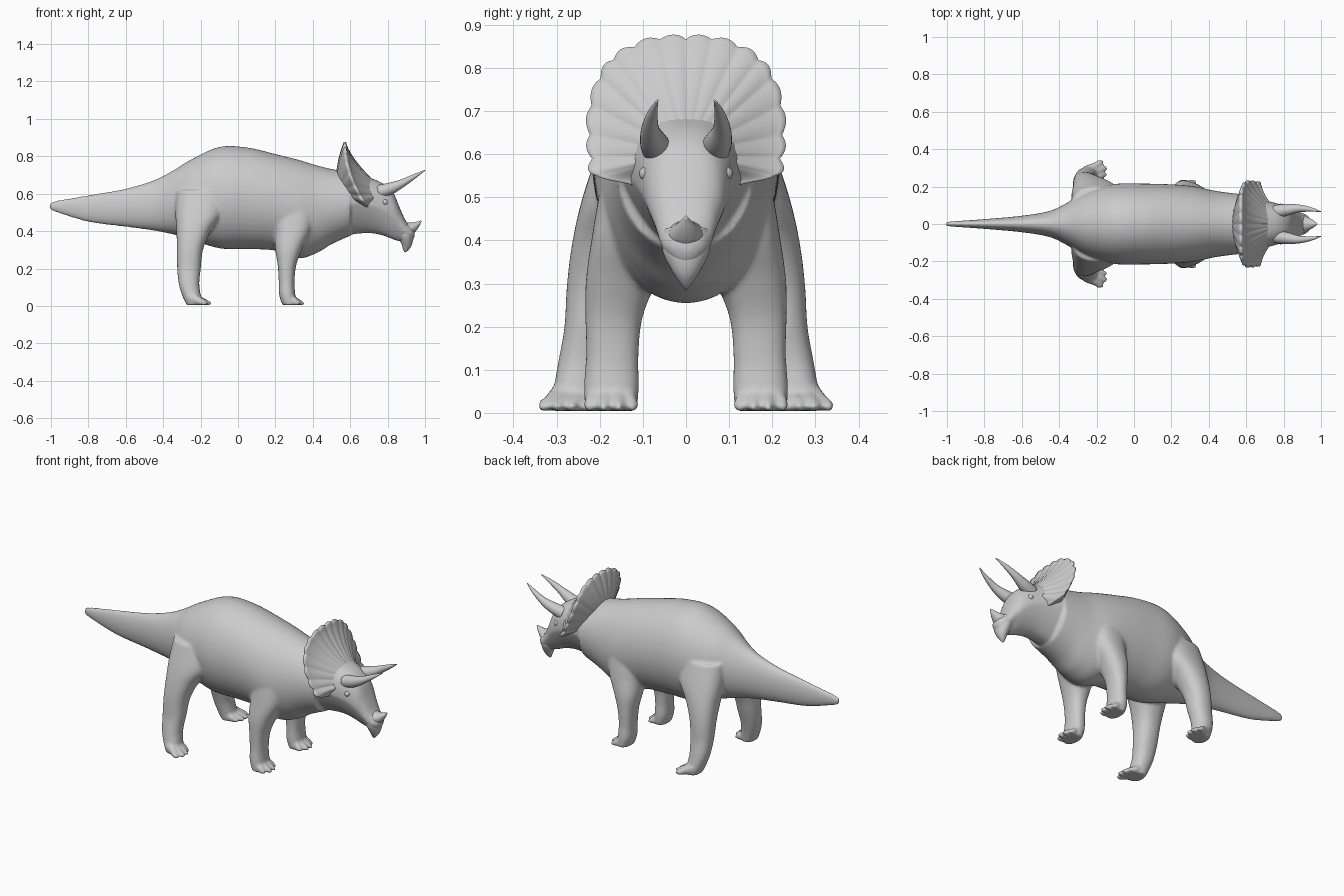
import bpy, bmesh, math
from mathutils import Vector

if "Cube" in bpy.data.objects:
    bpy.data.objects.remove(bpy.data.objects["Cube"])


def spline(rows, steps):
    """Catmull-Rom resampling of rows of numbers."""
    out, n = [], len(rows)
    for i in range(n - 1):
        p0, p1, p2, p3 = (rows[max(i - 1, 0)], rows[i], rows[i + 1], rows[min(i + 2, n - 1)])
        for k in range(steps):
            t = k / steps
            out.append([0.5 * (2 * b + (c - a) * t + (2 * a - 5 * b + 4 * c - d) * t * t
                               + (3 * b - a - 3 * c + d) * t ** 3)
                        for a, b, c, d in zip(p0, p1, p2, p3)])
    out.append(list(rows[-1]))
    return out


def loft(bm, rings):
    """Skin closed rings and cap both ends."""
    vs = [[bm.verts.new(p) for p in r] for r in rings]
    n = len(vs[0])
    for a, b in zip(vs, vs[1:]):
        for i in range(n):
            j = (i + 1) % n
            bm.faces.new((a[i], a[j], b[j], b[i]))
    bm.faces.new(vs[0])
    bm.faces.new(vs[-1])


def tube(bm, rows, axis=None, sides=32, power=2.0, taper=0.0, steps=5):
    """Rows are x, y, z, half width across y, half size of the other way."""
    pts = spline(rows, steps)
    rings = []
    for i, (x, y, z, a, b) in enumerate(pts):
        if axis:
            t = Vector(axis)
        else:
            t = Vector(pts[min(i + 1, len(pts) - 1)][:3]) - Vector(pts[max(i - 1, 0)][:3])
            t.normalize()
        u = Vector((0, 1, 0))
        u = (u - t * u.dot(t)).normalized()
        v = t.cross(u)
        ring = []
        for k in range(sides):
            ang = 2 * math.pi * k / sides
            c, s = math.cos(ang), math.sin(ang)
            c = math.copysign(abs(c) ** (2 / power), c)
            s = math.copysign(abs(s) ** (2 / power), s)
            w = 1 + taper * min(s, 0)
            ring.append(Vector((x, y, z)) + u * a * c * w + v * b * s)
        rings.append(ring)
    loft(bm, rings)


def finish(bm, name):
    bmesh.ops.recalc_face_normals(bm, faces=bm.faces)
    me = bpy.data.meshes.new(name)
    bm.to_mesh(me)
    bm.free()
    for p in me.polygons:
        p.use_smooth = True
    ob = bpy.data.objects.new(name, me)
    bpy.context.collection.objects.link(ob)
    return ob


def sections(rows):
    """Turn x, top, bottom, half width into tube rows."""
    return [(x, 0, (t + b) / 2, w, (t - b) / 2) for x, t, b, w in rows]


X, DOWN = (1, 0, 0), (0, 0, -1)

# Torso, neck and tail
bm = bmesh.new()
tube(bm, sections([
    (-1.005, .55, .515, .010), (-.97, .563, .50, .014), (-.8, .592, .449, .026),
    (-.6, .627, .423, .044), (-.45, .672, .403, .070), (-.35, .722, .383, .118),
    (-.25, .783, .355, .172), (-.1, .850, .308, .214), (.05, .847, .304, .216),
    (.2, .812, .296, .212), (.32, .782, .254, .202), (.42, .752, .282, .180),
    (.5, .732, .33, .168), (.6, .715, .375, .157)]), X, 48)

# Skull
tube(bm, sections([
    (.5, .69, .36, .14), (.6, .71, .38, .15), (.66, .70, .388, .138), (.72, .68, .388, .122),
    (.78, .652, .375, .106), (.83, .605, .355, .090), (.865, .525, .345, .073),
    (.9, .45, .335, .060), (.93, .42, .345, .044), (.945, .405, .37, .020)]),
    X, 40, 2.5, .45)

HIND = [(-.19, .10, .62, .10, .14), (-.205, .14, .50, .10, .13), (-.237, .175, .40, .088, .092),
        (-.257, .205, .30, .071, .070), (-.262, .222, .20, .060, .063),
        (-.262, .240, .12, .056, .055), (-.25, .252, .06, .054, .050), (-.235, .26, .004, .052, .040)]
FORE = [(.30, .115, .52, .085, .12), (.295, .13, .41, .088, .10), (.272, .15, .31, .082, .074),
        (.262, .167, .22, .066, .050), (.260, .171, .13, .061, .042),
        (.263, .173, .06, .064, .043), (.275, .174, .004, .060, .038)]

# Legs and toes
for side in (1, -1):
    for leg, reach, lean in ((HIND, .085, .02), (FORE, .072, 0)):
        tube(bm, [(x, y * side, z, a, b) for x, y, z, a, b in leg], DOWN, 32, 2.3)
        x, y = leg[-1][0], leg[-1][1]
        for off in (-.049, -.017, .017, .049):
            r = reach - 3 * abs(off) ** 1.6
            tube(bm, [(x - .02, side * (y + off * .6), .045, .024, .028),
                      (x + r * .55, side * (y + off * .9 + lean * .5), .024, .018, .021),
                      (x + r * .85, side * (y + off + lean), .017, .016, .015),
                      (x + r + .012, side * (y + off + lean), .012, .007, .008)], None, 14)
body = finish(bm, "body")
m = body.modifiers.new("fuse", 'REMESH')
m.mode = 'VOXEL'
m.voxel_size = .0075
m.use_smooth_shade = True
m = body.modifiers.new("soften", 'SMOOTH')
m.factor, m.iterations = .5, 8

# Frill: scalloped rim, thick in the middle where it joins the skull
RIM = [(0, .866), (.06, .866), (.12, .848), (.168, .818), (.198, .775), (.219, .712),
       (.223, .645), (.218, .59), (.208, .55), (.13, .53), (0, .50)]
STEP, CZ = 10, .60
half = []
for i, (y, z) in enumerate(spline(RIM, STEP)):
    u = i / STEP
    lobe = .01 * abs(math.sin(math.pi * u)) if u < 8 else 0
    d = Vector((y, z - CZ)).normalized() * lobe
    half.append((y + d.x, z + d.y))
rim = half + [(-y, z) for y, z in half[-2:0:-1]]


def frill_ring(t, front):
    ring = []
    for y, z in rim:
        zz = CZ + (z - CZ) * t
        x = .572 + max(.87 - zz, 0) ** 2
        x += .006 + .16 * (1 - t) ** 1.3 if front else -.006 - .11 * (1 - t)
        ring.append((x, y * t, zz))
    return ring


ts = [.05, .2, .35, .5, .65, .78, .88, .95, 1.0]
bm = bmesh.new()
loft(bm, [frill_ring(t, True) for t in ts] + [frill_ring(t, False) for t in reversed(ts)])
finish(bm, "frill")

# Brow horns and eyes
for side, label in ((1, "left"), (-1, "right")):
    bm = bmesh.new()
    tube(bm, [(x, y * side, z, r, r) for x, y, z, r in (
        (.755, .066, .610, .036), (.82, .076, .630, .031), (.88, .083, .657, .021),
        (.945, .078, .694, .012), (.999, .066, .725, .002))], None, 24)
    finish(bm, "brow_horn_" + label)
    bm = bmesh.new()
    bmesh.ops.create_uvsphere(bm, u_segments=16, v_segments=10, radius=.016)
    bmesh.ops.translate(bm, verts=bm.verts, vec=(.785, side * .093, .555))
    finish(bm, "eye_" + label)

# Nose horn
bm = bmesh.new()
tube(bm, [(.875, 0, .405, .050, .045), (.915, 0, .412, .042, .036),
          (.950, 0, .430, .024, .020), (.980, 0, .455, .003, .003)], None, 24)
finish(bm, "nose_horn")

# Hooked beak
bm = bmesh.new()
tube(bm, [(.885, 0, .42, .056, .045), (.898, 0, .375, .054, .040),
          (.902, 0, .335, .036, .030), (.897, 0, .305, .017, .017),
          (.892, 0, .288, .004, .005)], None, 24)
finish(bm, "beak")
